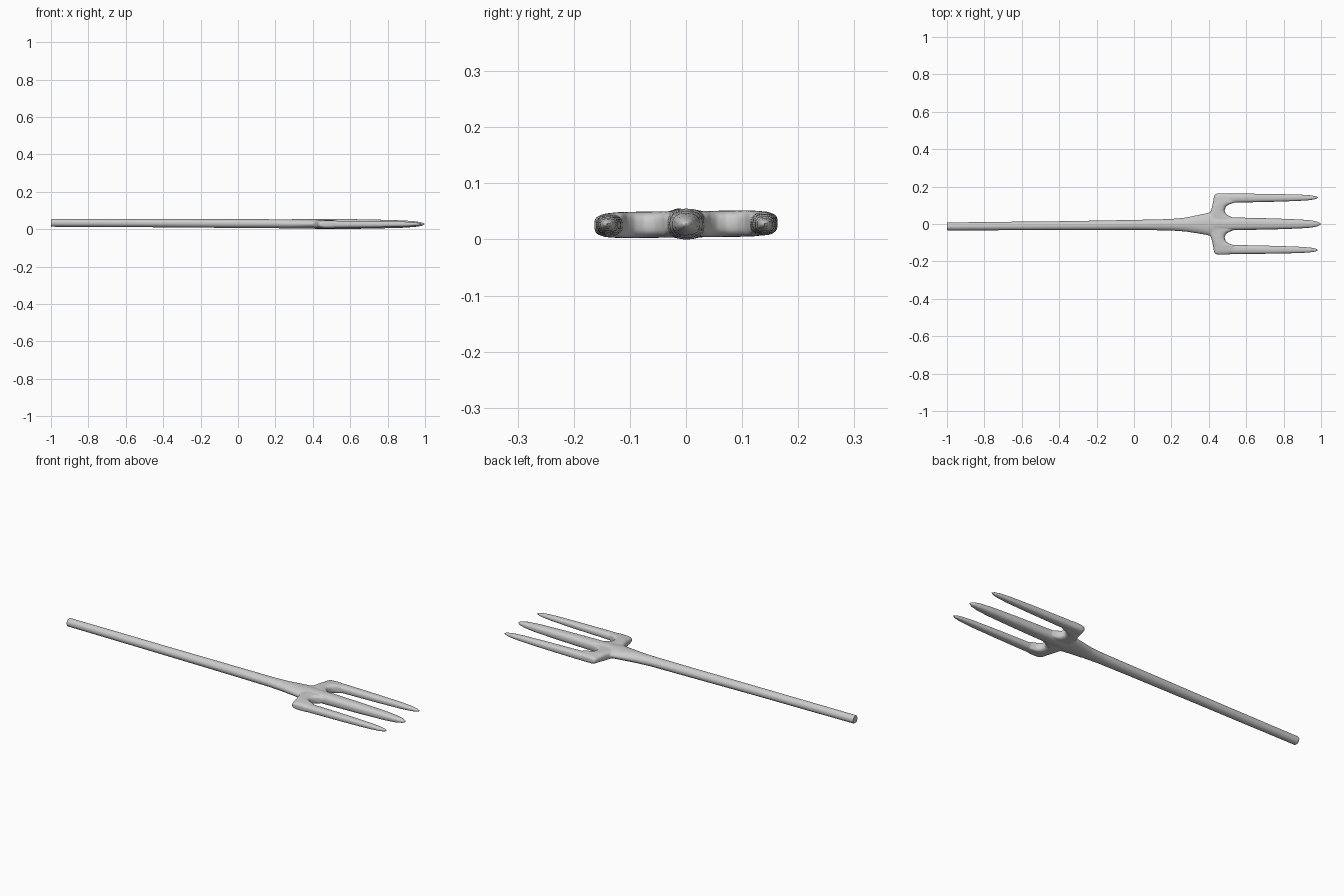
import bpy, bmesh, math
from mathutils import Vector

if "Cube" in bpy.data.objects:
    bpy.data.objects.remove(bpy.data.objects["Cube"])

SIDES = 24


def loft(name, axis, sections, power=2.0):
    """Skin rounded sections along x or y: (position, side centre, z centre, half width, half height)."""
    bm = bmesh.new()
    rings = []
    for pos, c, zc, hw, hh in sections:
        ring = []
        for i in range(SIDES):
            a = 2 * math.pi * i / SIDES
            u, v = math.cos(a), math.sin(a)
            s = c + hw * math.copysign(abs(u) ** (2 / power), u)
            z = zc + hh * math.copysign(abs(v) ** (2 / power), v)
            ring.append(bm.verts.new((pos, s, z) if axis == 'x' else (s, pos, z)))
        rings.append(ring)
    for a, b in zip(rings, rings[1:]):
        for i in range(SIDES):
            j = (i + 1) % SIDES
            bm.faces.new((a[i], a[j], b[j], b[i]))
    bm.faces.new(rings[0])
    bm.faces.new(rings[-1])
    bmesh.ops.recalc_face_normals(bm, faces=bm.faces)
    mesh = bpy.data.meshes.new(name)
    bm.to_mesh(mesh)
    bm.free()
    obj = bpy.data.objects.new(name, mesh)
    bpy.context.collection.objects.link(obj)
    return obj


# Handle flaring into the neck, slightly off line
handle = loft('handle', 'x', [
    (-1.0, -0.013, 0.034, 0.0215, 0.0215), (-0.4, -0.009, 0.032, 0.024, 0.0225),
    (0.0, -0.005, 0.030, 0.027, 0.024), (0.2, -0.004, 0.029, 0.031, 0.024),
    (0.28, -0.003, 0.028, 0.038, 0.025), (0.35, -0.001, 0.028, 0.051, 0.026),
    (0.41, 0.0, 0.028, 0.063, 0.026), (0.45, 0.0, 0.028, 0.063, 0.025)])

# Crossbar: each section is given by its back and front edge, rounding the tine roots
edges = [(0.0, 0.39, 0.53), (0.036, 0.395, 0.525), (0.044, 0.40, 0.505), (0.055, 0.405, 0.491),
         (0.073, 0.412, 0.484), (0.092, 0.417, 0.491), (0.105, 0.42, 0.508),
         (0.115, 0.422, 0.54), (0.145, 0.427, 0.55), (0.158, 0.432, 0.53), (0.163, 0.442, 0.51)]
both = [(-y, a, b) for y, a, b in reversed(edges[1:])] + edges
crossbar = loft('crossbar', 'y', [
    (y, (a + b) / 2, 0.027 + 0.012 * y, (b - a) / 2,
     0.0235 if abs(y) < 0.12 else 0.021 if abs(y) < 0.15 else 0.016 if abs(y) < 0.16 else 0.011)
    for y, a, b in both], 3.0)

# Tines: relative length, width scale and height scale along a shared taper
taper = [(0, 1, 1), (0.2, 0.98, 1), (0.55, 0.85, 0.87), (0.8, 0.7, 0.72),
         (0.91, 0.56, 0.55), (0.965, 0.38, 0.37), (0.99, 0.2, 0.2), (1, 0.05, 0.05)]


def tine(name, y0, y1, z, hw, hh, start, tip):
    return loft(name, 'x', [(start + (tip - start) * t, y0 + (y1 - y0) * t, z + (0.027 - z) * t,
                             hw * w, hh * h) for t, w, h in taper], 2.5)


tines = [tine('centre_tine', 0.001, 0.0, 0.0275, 0.035, 0.0275, 0.42, 1.0),
         tine('left_tine', 0.138, 0.141, 0.028, 0.025, 0.0205, 0.445, 0.985),
         tine('right_tine', -0.136, -0.139, 0.025, 0.025, 0.0195, 0.445, 0.985)]

# Fuse the parts into one smooth forged piece
bpy.ops.object.select_all(action='DESELECT')
for obj in [crossbar, handle] + tines:
    obj.select_set(True)
bpy.context.view_layer.objects.active = handle
bpy.ops.object.join()
handle.name = 'three_tined_fork'
remesh = handle.modifiers.new('fuse', 'REMESH')
remesh.mode = 'VOXEL'
remesh.voxel_size = 0.004
smooth = handle.modifiers.new('soften', 'SMOOTH')
smooth.factor = 0.5
smooth.iterations = 3
for m in ('fuse', 'soften'):
    bpy.ops.object.modifier_apply(modifier=m)
bpy.ops.object.shade_smooth_by_angle(angle=math.radians(40))
